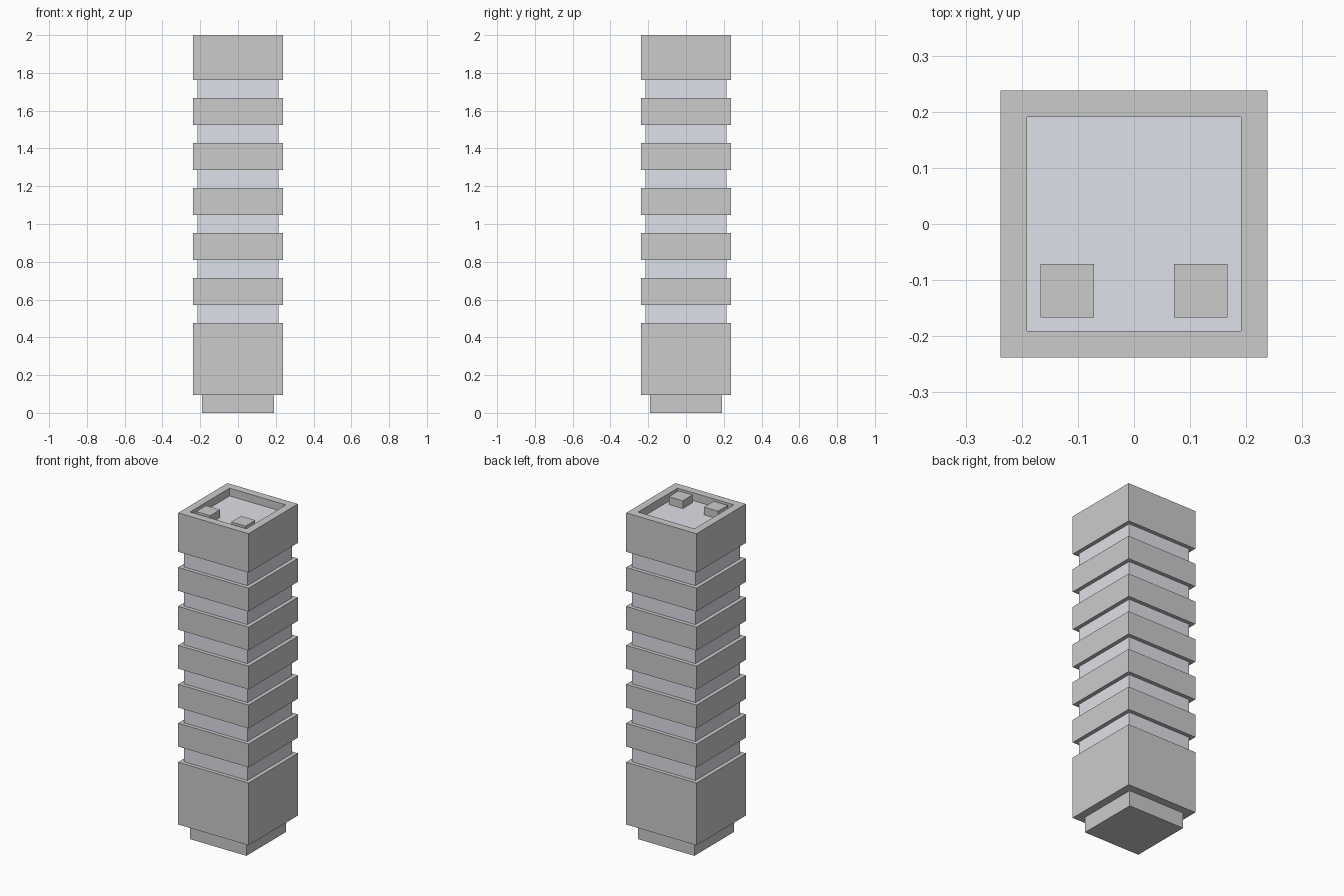
import bpy

if "Cube" in bpy.data.objects:
    bpy.data.objects.remove(bpy.data.objects["Cube"])

U = 2 / 42  # modular unit: the tower is 42 units tall

glass = bpy.data.materials.new("window_glass")
glass.diffuse_color = (0.73, 0.75, 0.81, 1)
glass.use_nodes = True
glass.node_tree.nodes["Principled BSDF"].inputs["Base Color"].default_value = glass.diffuse_color


def square_shell(name, profile, mat=None, bottom=False, top=False, center=(0, 0)):
    """Sweep a (half width, height) profile around a square, with optional caps."""
    cx, cy = center
    verts = [((cx + sx * h) * U, (cy + sy * h) * U, z * U)
             for h, z in profile
             for sx, sy in ((-1, -1), (1, -1), (1, 1), (-1, 1))]
    faces = []
    for r in range(len(profile) - 1):
        a, b = 4 * r, 4 * r + 4
        for i in range(4):
            j = (i + 1) % 4
            faces.append((a + i, a + j, b + j, b + i))
    if bottom:
        faces.append((3, 2, 1, 0))
    if top:
        n = len(verts) - 4
        faces.append((n, n + 1, n + 2, n + 3))
    mesh = bpy.data.meshes.new(name)
    mesh.from_pydata(verts, [], faces)
    if mat:
        mesh.materials.append(mat)
    obj = bpy.data.objects.new(name, mesh)
    bpy.context.collection.objects.link(obj)
    return obj


# Recessed plinth and tall lower storey
square_shell("plinth_and_lower_storey",
             [(4, 0), (4, 2), (5, 2), (5, 10), (4.5, 10)], bottom=True)

# Recessed window strips between storeys
for k in range(6):
    z = 10 + 5 * k
    square_shell(f"window_strip_{k + 1}", [(4.5, z), (4.5, z + 2)], glass)

# Projecting facade bands
for k in range(5):
    z = 12 + 5 * k
    square_shell(f"facade_band_{k + 1}",
                 [(4.5, z), (5, z), (5, z + 3), (4.5, z + 3)])

# Top storey with parapet, and the sunken roof deck
square_shell("top_storey_parapet",
             [(4.5, 37), (5, 37), (5, 42), (4, 42), (4, 41)])
square_shell("roof_deck", [(4, 41)], glass, top=True)

# Rooftop units at the two front corners
for side, x in (("left", -2.5), ("right", 2.5)):
    square_shell(f"rooftop_unit_{side}", [(1, 41), (1, 42)],
                 bottom=True, top=True, center=(x, -2.5))
